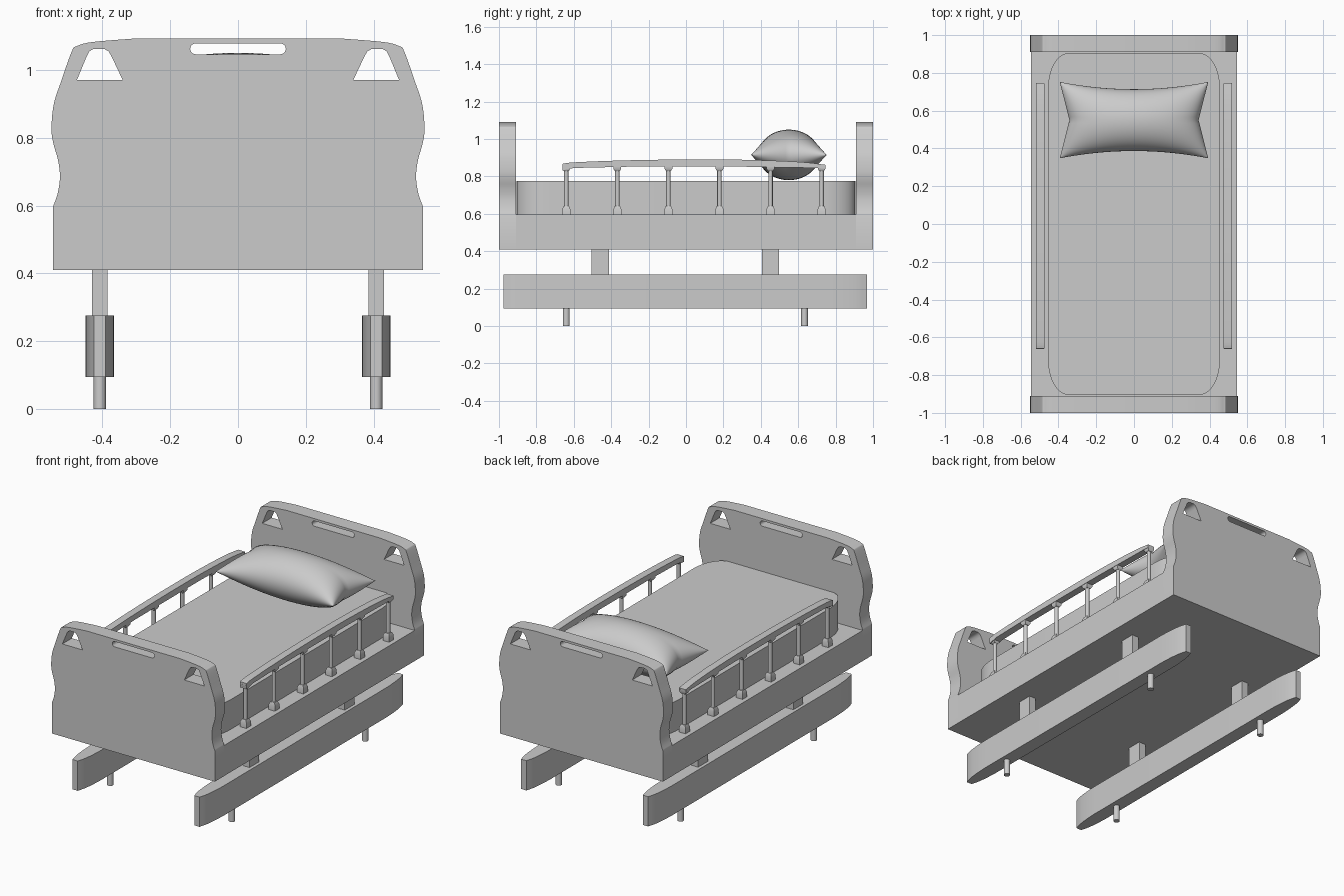
import bpy, bmesh
from math import sin, cos, pi, radians
from mathutils import Vector

if "Cube" in bpy.data.objects:
    bpy.data.objects.remove(bpy.data.objects["Cube"], do_unlink=True)

grey = bpy.data.materials.new("plain_grey")
grey.use_nodes = True
grey.diffuse_color = (0.6, 0.6, 0.6, 1)
grey.node_tree.nodes["Principled BSDF"].inputs["Base Color"].default_value = (0.6, 0.6, 0.6, 1)


def finish(name, bm, angle=35):
    """Turn a bmesh into a named, shaded object."""
    bmesh.ops.remove_doubles(bm, verts=bm.verts, dist=0.0002)
    bmesh.ops.recalc_face_normals(bm, faces=bm.faces)
    mesh = bpy.data.meshes.new(name)
    bm.to_mesh(mesh)
    bm.free()
    mesh.materials.append(grey)
    obj = bpy.data.objects.new(name, mesh)
    bpy.context.collection.objects.link(obj)
    bpy.ops.object.select_all(action='DESELECT')
    bpy.context.view_layer.objects.active = obj
    obj.select_set(True)
    bpy.ops.object.shade_smooth_by_angle(angle=radians(angle))
    return obj


def box(name, x, y, z):
    """Box from (low, high) ranges on each axis."""
    bm = bmesh.new()
    bmesh.ops.create_cube(bm, size=1)
    for v in bm.verts:
        v.co = [lo + (c + 0.5) * (hi - lo) for c, (lo, hi) in zip(v.co, (x, y, z))]
    return finish(name, bm)


def slab(name, loops, place):
    """Fill outlines (later ones are holes) and sweep; place(a, b, side) gives 3D."""
    bm = bmesh.new()
    edges = []
    for loop in loops:
        vs = [bm.verts.new(place(a, b, 0)) for a, b in loop]
        edges += [bm.edges.new((vs[i - 1], vs[i])) for i in range(len(vs))]
    bmesh.ops.triangle_fill(bm, use_beauty=True, use_dissolve=False, edges=edges)
    shift = Vector(place(0, 0, 1)) - Vector(place(0, 0, 0))
    out = bmesh.ops.extrude_face_region(bm, geom=bm.faces[:], use_keep_orig=True)
    moved = [g for g in out["geom"] if isinstance(g, bmesh.types.BMVert)]
    bmesh.ops.translate(bm, verts=moved, vec=shift)
    return finish(name, bm)


def spline(points, steps=5):
    """Smooth curve through a few points."""
    p = [Vector(q) for q in [points[0]] + points + [points[-1]]]
    out = []
    for a, b, c, d in zip(p, p[1:], p[2:], p[3:]):
        for k in range(steps):
            t = k / steps
            out.append(tuple(0.5 * (2 * b + (c - a) * t + (2 * a - 5 * b + 4 * c - d) * t * t
                                    + (3 * b - a - 3 * c + d) * t ** 3)))
    return out + [points[-1]]


def mirrored(half):
    """Close a right half outline (bottom to top) with its left half."""
    return half + [(-a, b) for a, b in reversed(half)]


def arc(cx, cy, rx, ry, start, end, n=10):
    return [(cx + rx * cos(start + (end - start) * i / n),
             cy + ry * sin(start + (end - start) * i / n)) for i in range(n + 1)]


def lathe(name, x, y, sections, sides, turn=0):
    """Stack of regular rings (radius, z)."""
    bm = bmesh.new()
    rings = [[bm.verts.new((x + r * cos(turn + 2 * pi * i / sides),
                            y + r * sin(turn + 2 * pi * i / sides), z)) for i in range(sides)]
             for r, z in sections]
    for low, high in zip(rings, rings[1:]):
        for i in range(sides):
            bm.faces.new((low[i - 1], low[i], high[i], high[i - 1]))
    bm.faces.new(rings[0])
    bm.faces.new(rings[-1])
    return finish(name, bm)


# Headboard and footboard with grip holes
side = [(0.545, 0.41)] + spline([(0.545, 0.598), (0.532, 0.635), (0.525, 0.685), (0.531, 0.735),
                                 (0.545, 0.785), (0.55, 0.83), (0.543, 0.9), (0.522, 0.965),
                                 (0.49, 1.055), (0.475, 1.07), (0.43, 1.082), (0.31, 1.092)])
slot = arc(0.125, 1.062, 0.016, 0.016, -pi / 2, pi / 2) + arc(-0.125, 1.062, 0.016, 0.016, pi / 2, 1.5 * pi)
grip = [(0.34, 0.97), (0.475, 0.97), (0.446, 1.04), (0.438, 1.055), (0.425, 1.062),
        (0.395, 1.062), (0.382, 1.055), (0.374, 1.042)]
grip_left = [(-a, b) for a, b in reversed(grip)]
for name, y in (("footboard", -1), ("headboard", 0.91)):
    slab(name, [mirrored(side), slot, grip, grip_left],
         lambda a, b, s, y=y: (a, y + s * 0.09, b))

# Bed base
box("bed_base", (-0.545, 0.545), (-0.91, 0.91), (0.41, 0.595))

# Mattress with rounded corners
corner = arc(0.345, 0.72, 0.11, 0.185, 0, pi / 2)
right = [(a, -b) for a, b in reversed(corner)] + corner
slab("mattress", [mirrored(right)], lambda a, b, s: (a, b, 0.595 + s * 0.18))

# Pillow: two puffed sheets pinched along the sides
bm = bmesh.new()
N = 36
for top in (1, -1):
    grid = []
    for i in range(N + 1):
        u = sin(pi / 2 * (2 * i / N - 1))
        row = []
        for j in range(N + 1):
            v = sin(pi / 2 * (2 * j / N - 1))
            puff = max(0, (1 - u * u) * (1 - v * v)) ** 0.5
            row.append(bm.verts.new((0.393 * u * (1 - 0.13 * u * u * (1 - abs(v))),
                                     0.55 + 0.202 * v * (1 - 0.19 * (1 - u * u)),
                                     0.915 + top * 0.135 * puff)))
        grid.append(row)
    for r, q in zip(grid, grid[1:]):
        for j in range(N):
            bm.faces.new((r[j], q[j], q[j + 1], r[j + 1]))
finish("pillow", bm, 60)

# Parts repeated on both sides
rail = spline([(-0.66, 0.867), (-0.6, 0.875), (-0.35, 0.885), (-0.05, 0.89),
               (0.3, 0.889), (0.6, 0.878), (0.745, 0.862)])
rail += [(0.745, 0.842), (0.7, 0.845), (0.3, 0.852), (-0.3, 0.852), (-0.6, 0.845), (-0.66, 0.832)]
taper = [(0.0175, 0.97)]
taper = spline([(0.0425, 0.78), (0.039, 0.85), (0.031, 0.92), (0.0175, 0.972)], 4)
beam = mirrored([(a, -b) for a, b in reversed(taper)] + taper)
for tag, s in (("left", 1), ("right", -1)):
    # Guard rail and its posts
    slab(tag + "_guard_rail", [rail], lambda a, b, t, s=s: (s * (0.475 + t * 0.045), a, b))
    for n in range(6):
        y = -0.64 + n * 0.273
        x = s * 0.4975
        lathe(f"{tag}_rail_post_{n + 1}", x, y, [(0.012, 0.62), (0.012, 0.848)], 12)
        lathe(f"{tag}_post_foot_{n + 1}", x, y,
              [(0.03, 0.595), (0.03, 0.625), (0.02, 0.642)], 4, pi / 4)
        lathe(f"{tag}_post_collar_{n + 1}", x, y,
              [(0.018, 0.828), (0.029, 0.84), (0.029, 0.855)], 4, pi / 4)
    # Lower beam, supports and feet
    slab(tag + "_lower_beam", [beam], lambda a, b, t, s=s: (s * 0.4075 + a, b - 0.003, 0.095 + t * 0.18))
    for end, e in (("front", -1), ("back", 1)):
        y = e * 0.455 - 0.003
        box(f"{tag}_{end}_support", sorted((s * 0.385, s * 0.43)), (y - 0.046, y + 0.046), (0.275, 0.41))
        lathe(f"{tag}_{end}_foot", s * 0.4075, e * 0.637 - 0.003, [(0.018, 0), (0.018, 0.095)], 20)
